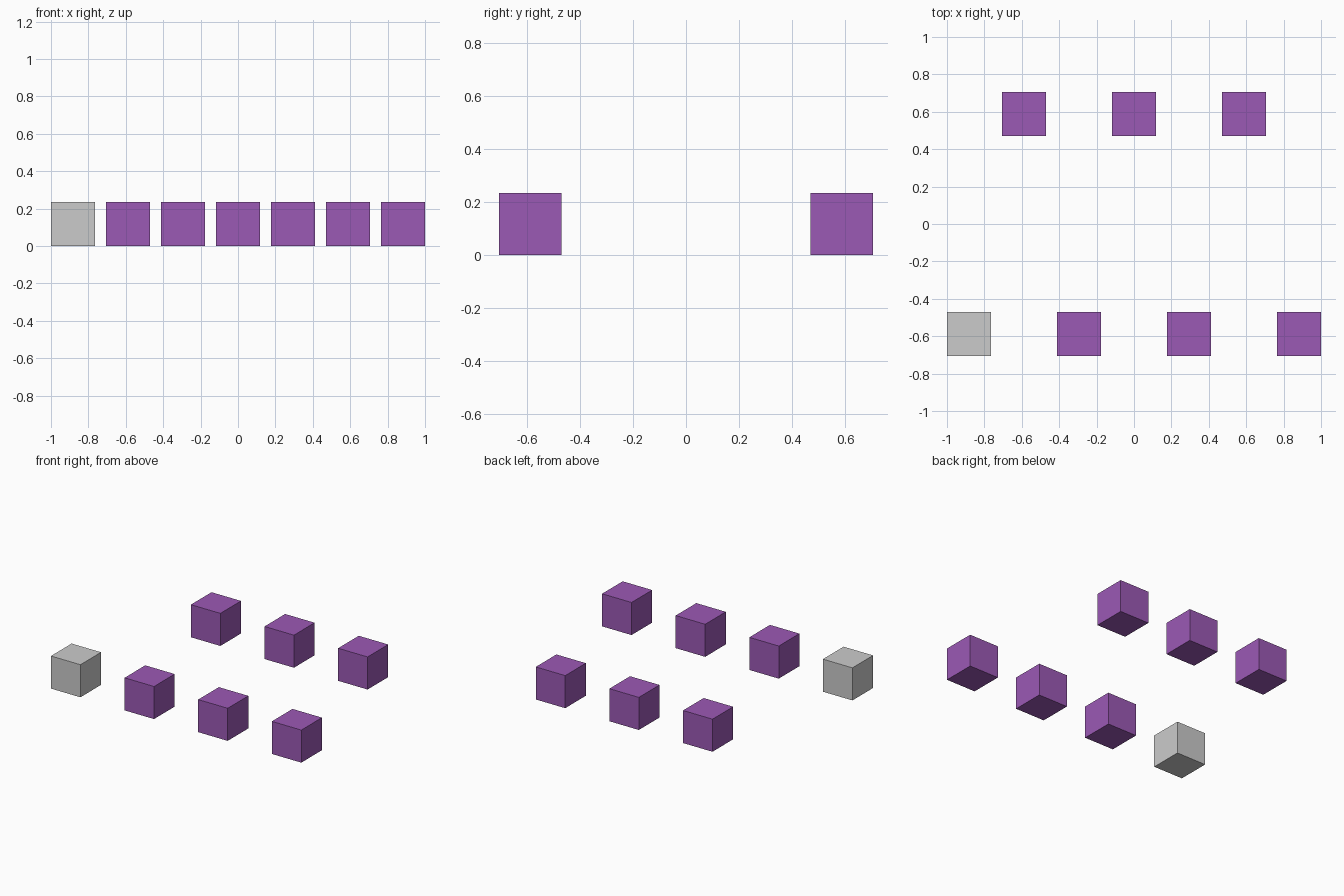
import bpy

if "Cube" in bpy.data.objects:
    bpy.data.objects.remove(bpy.data.objects["Cube"])

SIZE = 4 / 17            # cube edge
STEP = 1.25 * SIZE       # x spacing between neighbouring cubes
ROW_Y = 2.5 * SIZE       # distance of each row from the centre

purple = bpy.data.materials.new("purple")
purple.diffuse_color = (0.33, 0.10, 0.46, 1)
purple.use_nodes = True
purple.node_tree.nodes["Principled BSDF"].inputs["Base Color"].default_value = purple.diffuse_color


def add_cube(name, x, y, material=None):
    bpy.ops.mesh.primitive_cube_add(size=SIZE, location=(x, y, SIZE / 2))
    cube = bpy.context.object
    cube.name = name
    if material:
        cube.data.materials.append(material)


# Seven cubes zigzag between the front and back rows; the first is plain grey
for i in range(7):
    row, side = ("front", -1) if i % 2 == 0 else ("back", 1)
    name = f"{row}_cube_{i // 2 + 1}"
    add_cube(name, (i - 3) * STEP, side * ROW_Y, purple if i else None)
